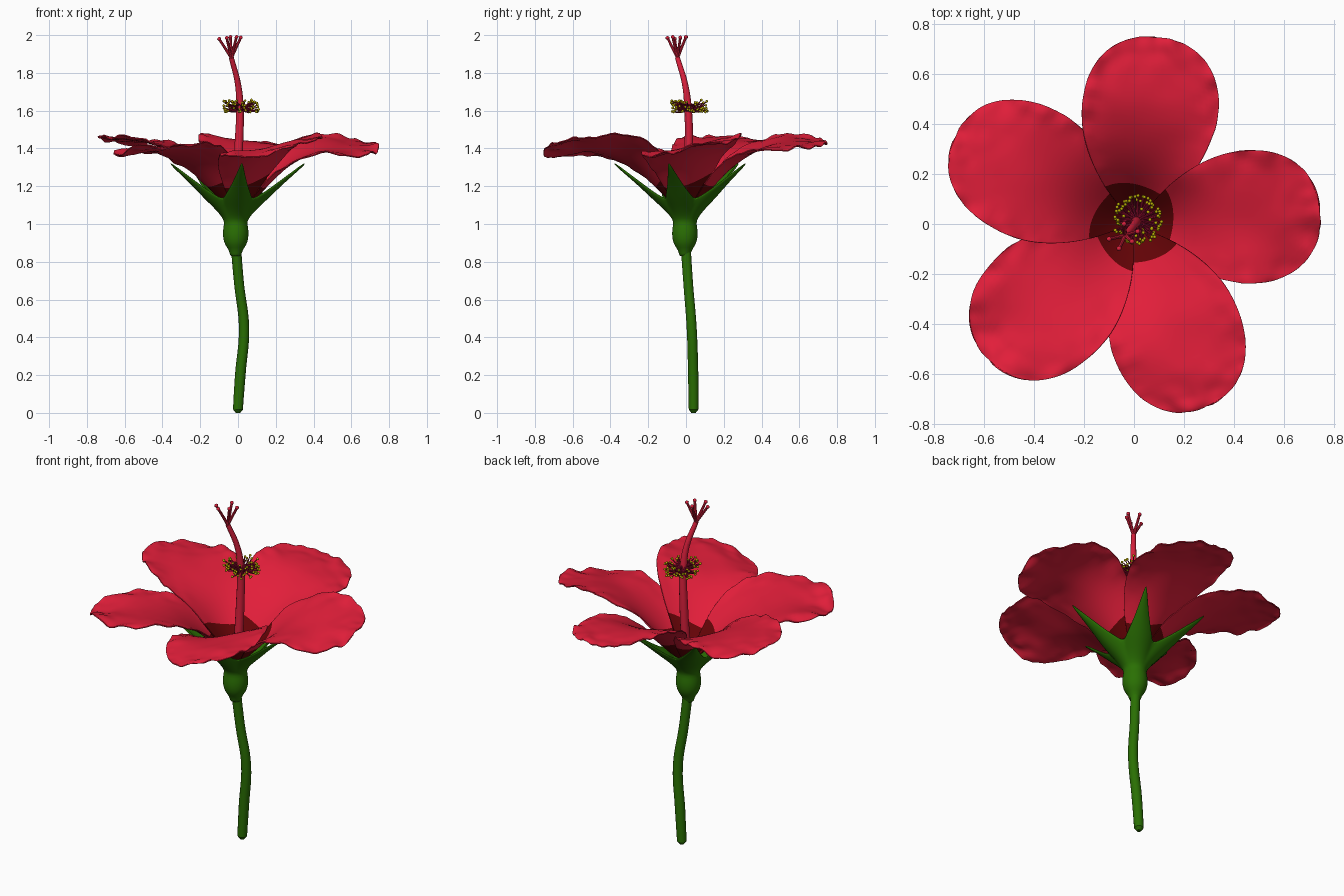
import bpy, bmesh, math, random
from mathutils import Vector, noise

random.seed(4)
cube = bpy.data.objects.get("Cube")
if cube:
    bpy.data.objects.remove(cube)


def material(name, rgb):
    m = bpy.data.materials.new(name)
    m.use_nodes = True
    m.diffuse_color = (*rgb, 1)
    bsdf = next(n for n in m.node_tree.nodes if n.type == 'BSDF_PRINCIPLED')
    bsdf.inputs["Base Color"].default_value = (*rgb, 1)
    return m


PETAL = material("petal red", (0.76, 0.013, 0.042))
THROAT = material("throat dark red", (0.13, 0.001, 0.002))
GREEN = material("stem green", (0.023, 0.16, 0.001))
PISTIL = material("pistil red", (0.7, 0.014, 0.045))
FILAMENT = material("filament crimson", (0.3, 0.004, 0.03))
POLLEN = material("pollen yellow", (0.5, 0.42, 0.001))


def select(ob):
    bpy.ops.object.select_all(action='DESELECT')
    ob.select_set(True)
    bpy.context.view_layer.objects.active = ob


def mesh_object(name, bm, mats):
    bmesh.ops.recalc_face_normals(bm, faces=bm.faces)
    me = bpy.data.meshes.new(name)
    bm.to_mesh(me)
    bm.free()
    for m in mats:
        me.materials.append(m)
    ob = bpy.data.objects.new(name, me)
    bpy.context.collection.objects.link(ob)
    select(ob)
    bpy.ops.object.shade_smooth()
    return ob


def tubes(name, paths, mat, sides=3):
    """Round tubes through points given as (x, y, z, radius)."""
    cu = bpy.data.curves.new(name, 'CURVE')
    cu.dimensions = '3D'
    cu.bevel_depth = 1
    cu.bevel_resolution = sides
    cu.resolution_u = 6
    cu.use_fill_caps = True
    for path in paths:
        sp = cu.splines.new('BEZIER')
        sp.bezier_points.add(len(path) - 1)
        for p, (x, y, z, r) in zip(sp.bezier_points, path):
            p.co = (x, y, z)
            p.radius = r
            p.handle_left_type = p.handle_right_type = 'AUTO'
    cu.materials.append(mat)
    ob = bpy.data.objects.new(name, cu)
    bpy.context.collection.objects.link(ob)
    select(ob)
    bpy.ops.object.convert(target='MESH')
    bpy.ops.object.shade_smooth_by_angle()


def grid_faces(bm, rows, dark_rows=0):
    for j, (a, b) in enumerate(zip(rows, rows[1:])):
        for i in range(len(a) - 1):
            f = bm.faces.new((a[i], a[i + 1], b[i + 1], b[i]))
            f.material_index = int(j < dark_rows)


def beads(name, points, radius, mat):
    bm = bmesh.new()
    for p in points:
        ball = bmesh.ops.create_icosphere(bm, subdivisions=1, radius=radius)
        bmesh.ops.translate(bm, verts=ball["verts"], vec=p)
    mesh_object(name, bm, [mat])


# Stem with a rounded foot
tubes("stem", [[(0, 0.04, 0, 0.012), (0, 0.04, 0.018, 0.026), (0.012, 0.038, 0.2, 0.028),
                (0.032, 0.03, 0.45, 0.027), (0.006, 0.012, 0.68, 0.026),
                (-0.013, -0.003, 0.9, 0.027)]], GREEN, 5)


# Calyx: a turned cup that splits into five pointed sepals (radius, height, fullness)
CALYX = [(0.024, 0.83, 1), (0.031, 0.865, 1), (0.052, 0.89, 1), (0.063, 0.925, 1),
         (0.063, 0.97, 1), (0.055, 1.005, 1), (0.062, 1.03, 1), (0.095, 1.068, 1),
         (0.132, 1.102, 1), (0.165, 1.132, 0.68), (0.2, 1.165, 0.43), (0.25, 1.212, 0.23),
         (0.31, 1.264, 0.1), (0.378, 1.322, 0.008)]


def build_calyx():
    bm = bmesh.new()
    n = 8
    for k in range(5):
        mid = math.radians(-85 + 72 * k)
        rows = []
        for r, z, full in CALYX:
            cup = 0.03 * min(1, max(0, (r - 0.065) / 0.07)) * math.sqrt(full)
            row = []
            for i in range(n + 1):
                u = 2 * i / n - 1
                a = mid + u * math.radians(36) * full
                row.append(bm.verts.new((r * math.cos(a) - 0.012, r * math.sin(a) - 0.006,
                                         z + cup * u * u)))
            rows.append(row)
        grid_faces(bm, rows)
    bmesh.ops.remove_doubles(bm, verts=bm.verts, dist=0.0003)
    ob = mesh_object("calyx", bm, [GREEN])
    thick = ob.modifiers.new("thickness", 'SOLIDIFY')
    thick.thickness = 0.01
    thick.offset = 0
    ob.modifiers.new("smooth", 'SUBSURF').levels = 1


build_calyx()


# Petals: funnel shaped, tilted like a pinwheel, with ruffled rims and a dark throat
def half_width(r, length, width):
    if r < 0.46:
        return width * math.sin(math.pi / 2 * r / 0.46) ** 1.12
    x = min(1, (r - 0.46) / (length - 0.46))
    return width * max(0, 1 - x ** 2.3) ** 0.45


def build_petal(name, degrees, length, width, lift, tilt):
    bm = bmesh.new()
    inner, outer, n_cols, throat = 8, 38, 28, 0.16
    radii = [0.02 + (throat - 0.02) * j / inner for j in range(inner)]
    radii += [throat + (length - 0.001 - throat) * math.sin(math.pi / 2 * j / outer)
              for j in range(outer + 1)]
    rows = []
    for r in radii:
        w = half_width(r, length, width)
        curl = max(0, 1 - r / 0.4)
        row = []
        for i in range(n_cols + 1):
            u = math.sin(math.pi / 2 * (2 * i / n_cols - 1))
            s = u * w
            along = math.sqrt(r * r - curl * s * s) * (1 + 0.2 * u * curl)
            rho = math.hypot(along, s)
            far = rho / 0.75
            a = math.radians(degrees) + 0.07 * max(0, 1 - r / 0.42)
            x = along * math.cos(a) - s * math.sin(a)
            y = along * math.sin(a) + s * math.cos(a)
            z = 1.435 - 0.36 * math.exp(-(rho / 0.25) ** 1.6) - 0.025 * far ** 4
            z += lift * far + tilt * s / width + 0.004 * u
            rim = max(abs(u) ** 4 * min(1, r / 0.4), (r / length) ** 8)
            z += 0.028 * far * noise.noise(Vector((x * 5, y * 5, degrees)))
            z += 0.024 * rim * noise.noise(Vector((x * 16, y * 16, degrees)))
            row.append(bm.verts.new((x, y, z)))
        rows.append(row)
    grid_faces(bm, rows, inner)
    ob = mesh_object(name, bm, [PETAL, THROAT])
    thick = ob.modifiers.new("thickness", 'SOLIDIFY')
    thick.thickness = 0.006
    thick.offset = 0


build_petal("petal_left", 3.5, 0.745, 0.266, 0.005, 0.048)
build_petal("petal_back", 82, 0.752, 0.272, 0.018, 0.03)
build_petal("petal_back_right", 153.5, 0.795, 0.266, 0.028, 0.015)
build_petal("petal_front_right", 222.5, 0.795, 0.272, -0.025, 0.012)
build_petal("petal_front_left", -69, 0.785, 0.265, 0, 0.052)


# Pistil column and its five-way forked tip
fork = Vector((-0.035, -0.045, 1.88))
tubes("pistil", [[(-0.005, 0, 1.08, 0.026), (0.004, 0.015, 1.4, 0.023),
                  (0.01, 0.01, 1.62, 0.02), (0, -0.005, 1.74, 0.016), (*fork, 0.013)]], PISTIL, 4)
tips = [Vector(p) for p in ((-0.1, -0.06, 1.98), (-0.06, -0.098, 1.985), (-0.04, 0, 1.99),
                            (-0.008, -0.07, 1.99), (0.015, -0.03, 1.987))]
tubes("stigma_branches", [[(*fork, 0.009), (*fork.lerp(t, 0.5), 0.0075), (*t, 0.007)]
                          for t in tips], PISTIL, 2)
beads("stigma_tips", tips, 0.0115, PISTIL)

# Stamens: fine filaments around the column, each ending in pollen
hub = Vector((0.013, 0.017, 1.615))
filaments, pollen = [], []
for k in range(84):
    a = k * 2.39996
    reach = random.uniform(0.075, 0.098) if k % 5 else random.uniform(0.045, 0.07)
    out = Vector((math.cos(a), math.sin(a), 0))
    start = hub + out * 0.012 + Vector((0, 0, random.uniform(-0.025, 0.02)))
    end = hub + out * reach + Vector((0, 0, random.uniform(-0.022, 0.042)))
    bend = start.lerp(end, 0.6) - Vector((0, 0, 0.006))
    filaments.append([(*start, 0.004), (*bend, 0.0035), (*end, 0.0025)])
    pollen.append(end)
tubes("stamen_filaments", filaments, FILAMENT, 1)
beads("pollen_beads", pollen, 0.0078, POLLEN)
